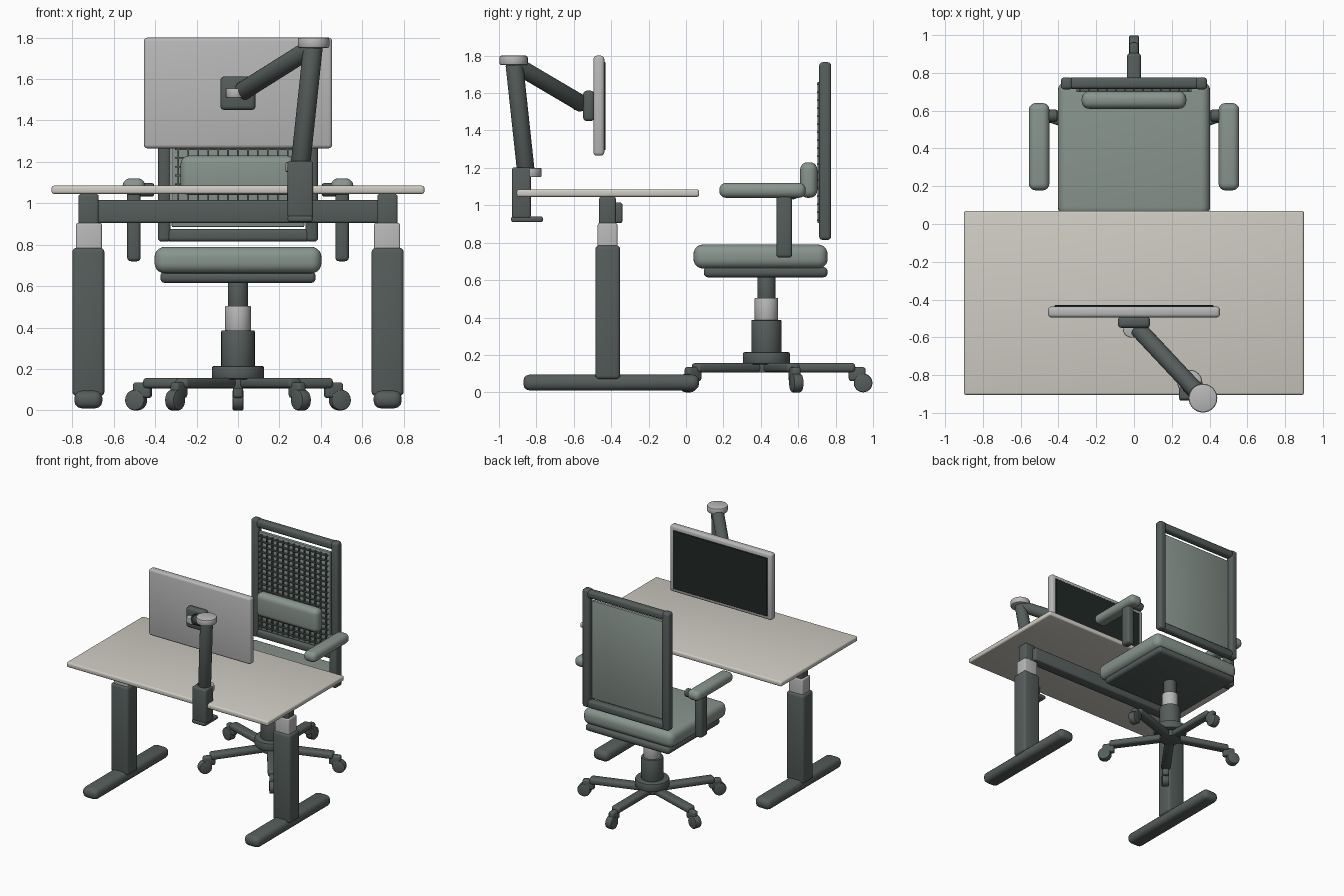
import bpy, bmesh, math
from mathutils import Vector, Matrix

if "Cube" in bpy.data.objects:
    bpy.data.objects.remove(bpy.data.objects["Cube"])


def material(name, rgb):
    m = bpy.data.materials.new(name)
    m.diffuse_color = (*rgb, 1)
    m.use_nodes = True
    m.node_tree.nodes["Principled BSDF"].inputs["Base Color"].default_value = m.diffuse_color
    return m


DARK = material("dark_metal", (0.09, 0.11, 0.105))
PAD = material("fabric", (0.25, 0.30, 0.27))
SILVER = material("silver", (0.48, 0.48, 0.48))
WOOD = material("desk_surface", (0.62, 0.60, 0.54))
BLACK = material("screen_glass", (0.015, 0.022, 0.02))


def finish(name, bm, mat):
    me = bpy.data.meshes.new(name)
    bm.to_mesh(me)
    bm.free()
    ob = bpy.data.objects.new(name, me)
    bpy.context.collection.objects.link(ob)
    me.materials.append(mat)
    bpy.ops.object.select_all(action='DESELECT')
    ob.select_set(True)
    bpy.context.view_layer.objects.active = ob
    bpy.ops.object.shade_smooth_by_angle(angle=math.radians(35))
    return ob


def add_box(bm, x, y, z):
    size = [b - a for a, b in (x, y, z)]
    mid = [(a + b) / 2 for a, b in (x, y, z)]
    bmesh.ops.create_cube(bm, size=1, matrix=Matrix.Translation(mid) @ Matrix.Diagonal((*size, 1)))


def box(name, x, y, z, mat, bevel=0.01, seg=3, turn=None):
    """Rounded box from its extents; turn is an optional matrix."""
    bm = bmesh.new()
    add_box(bm, x, y, z)
    if bevel:
        bmesh.ops.bevel(bm, geom=bm.edges[:], offset=bevel, segments=seg, profile=0.5, affect='EDGES')
    if turn:
        bm.transform(turn)
    return finish(name, bm, mat)


def rod(name, a, b, r, mat, bevel=0.006, sides=32, turn=None):
    """Cylinder from point a to point b with softened rims."""
    a, b = Vector(a), Vector(b)
    bm = bmesh.new()
    bmesh.ops.create_cone(bm, cap_ends=True, segments=sides, radius1=r, radius2=r, depth=(b - a).length)
    if bevel:
        rims = [e for e in bm.edges if any(len(f.verts) > 4 for f in e.link_faces)]
        bmesh.ops.bevel(bm, geom=rims, offset=bevel, segments=2, profile=0.5, affect='EDGES')
    m = Matrix.Translation((a + b) / 2) @ (b - a).to_track_quat('Z', 'Y').to_matrix().to_4x4()
    bm.transform(turn @ m if turn else m)
    return finish(name, bm, mat)


def side(s, a, b):
    return (a, b) if s > 0 else (-b, -a)


SIDES = ((-1, "left"), (1, "right"))

# Desk: top, crossbar, telescoping legs and feet
box("desk_top", (-0.9, 0.9), (-0.905, 0.07), (1.045, 1.085), WOOD, 0.012)
box("desk_crossbar", (-0.7, 0.7), (-0.43, -0.34), (0.905, 1.015), DARK, 0.012)
for s, n in SIDES:
    box(n + "_desk_foot", side(s, 0.655, 0.79), (-0.87, 0.07), (0.01, 0.095), DARK, 0.035)
    box(n + "_leg_outer", side(s, 0.645, 0.80), (-0.485, -0.352), (0.07, 0.785), DARK, 0.02)
    box(n + "_leg_inner", side(s, 0.657, 0.783), (-0.472, -0.367), (0.70, 0.905), SILVER, 0.01)
    box(n + "_leg_bracket", side(s, 0.673, 0.77), (-0.465, -0.375), (0.89, 1.045), DARK, 0.012)

# Monitor and its mounting plate
box("monitor_body", (-0.455, 0.455), (-0.495, -0.437), (1.265, 1.80), SILVER, 0.018)
box("monitor_screen", (-0.42, 0.42), (-0.45, -0.43), (1.295, 1.765), BLACK, 0.003, 1)
box("mount_plate", (-0.085, 0.085), (-0.55, -0.49), (1.45, 1.613), DARK, 0.02)
rod("mount_joint", (-0.012, -0.555, 1.51), (-0.012, -0.555, 1.555), 0.047, SILVER)

# Monitor arm and desk clamp
ELBOW = Vector((0.362, -0.918, 1.755))
rod("upper_arm", (0.02, -0.553, 1.54), ELBOW, 0.045, DARK)
rod("arm_elbow", (0.365, -0.922, 1.75), (0.365, -0.922, 1.80), 0.076, SILVER, 0.01)
rod("lower_arm", (0.30, -0.855, 1.17), ELBOW, 0.047, DARK)
rod("arm_shoulder", (0.295, -0.838, 1.15), (0.295, -0.838, 1.20), 0.066, SILVER, 0.008)
box("clamp_block", (0.238, 0.363), (-0.93, -0.83), (0.93, 1.203), DARK, 0.012)
box("clamp_jaw", (0.24, 0.36), (-0.935, -0.765), (0.91, 0.94), DARK, 0.01)

# Chair pedestal
CY = 0.43
rod("chair_hub", (0, CY, 0.15), (0, CY, 0.215), 0.126, DARK, 0.01)
rod("lift_sleeve", (0, CY, 0.20), (0, CY, 0.387), 0.081, DARK)
rod("lift_collar", (0, CY, 0.38), (0, CY, 0.505), 0.063, SILVER)
rod("lift_piston", (0, CY, 0.48), (0, CY, 0.64), 0.049, DARK)
rod("hub_underside", (0, CY, 0.105), (0, CY, 0.16), 0.08, DARK)

# Five spokes with casters, modelled along +y and turned about the pedestal
for i in range(5):
    t = Matrix.Translation((0, CY, 0)) @ Matrix.Rotation(i * math.tau / 5, 4, 'Z')
    box(f"spoke_{i + 1}", (-0.037, 0.037), (0.03, 0.475), (0.107, 0.157), DARK, 0.018, turn=t)
    box(f"caster_fork_{i + 1}", (-0.024, 0.024), (0.44, 0.53), (0.06, 0.135), DARK, 0.014, turn=t)
    rod(f"caster_wheel_{i + 1}", (-0.027, 0.517, 0.05), (0.027, 0.517, 0.05), 0.05, DARK, 0.008, 24, turn=t)

# Seat
box("seat_cushion", (-0.403, 0.403), (0.04, 0.757), (0.662, 0.79), PAD, 0.05, 5)
box("seat_pan", (-0.375, 0.375), (0.095, 0.757), (0.615, 0.67), DARK, 0.022)

# Backrest frame, panel and lumbar pad
for s, n in SIDES:
    box(n + "_back_post", side(s, 0.325, 0.387), (0.712, 0.776), (0.815, 1.765), DARK, 0.018)
box("back_top_rail", (-0.345, 0.345), (0.715, 0.776), (1.70, 1.76), DARK, 0.018)
box("back_bottom_rail", (-0.345, 0.345), (0.715, 0.776), (0.815, 0.877), DARK, 0.018)
box("back_panel", (-0.32, 0.32), (0.718, 0.745), (0.885, 1.675), PAD, 0.006, 2)
box("lumbar_pad", (-0.277, 0.277), (0.61, 0.702), (1.04, 1.23), PAD, 0.04, 5)

# Woven grid on the front of the panel
bm = bmesh.new()
for i in range(13):
    x = -0.288 + 0.048 * i
    add_box(bm, (x - 0.004, x + 0.004), (0.703, 0.72), (0.905, 1.66))
for i in range(18):
    z = 0.92 + 0.0428 * i
    add_box(bm, (-0.305, 0.305), (0.70, 0.72), (z - 0.004, z + 0.004))
finish("back_mesh_grid", bm, DARK)

# Armrests
for s, n in SIDES:
    box(n + "_arm_pad", side(s, 0.448, 0.557), (0.178, 0.64), (1.04, 1.12), PAD, 0.036, 5)
    box(n + "_arm_post", side(s, 0.47, 0.535), (0.483, 0.568), (0.72, 1.06), DARK, 0.018)
    rod(n + "_arm_joint", (s * 0.405, 0.573, 1.065), (s * 0.48, 0.573, 1.065), 0.033, DARK, 0.01)
